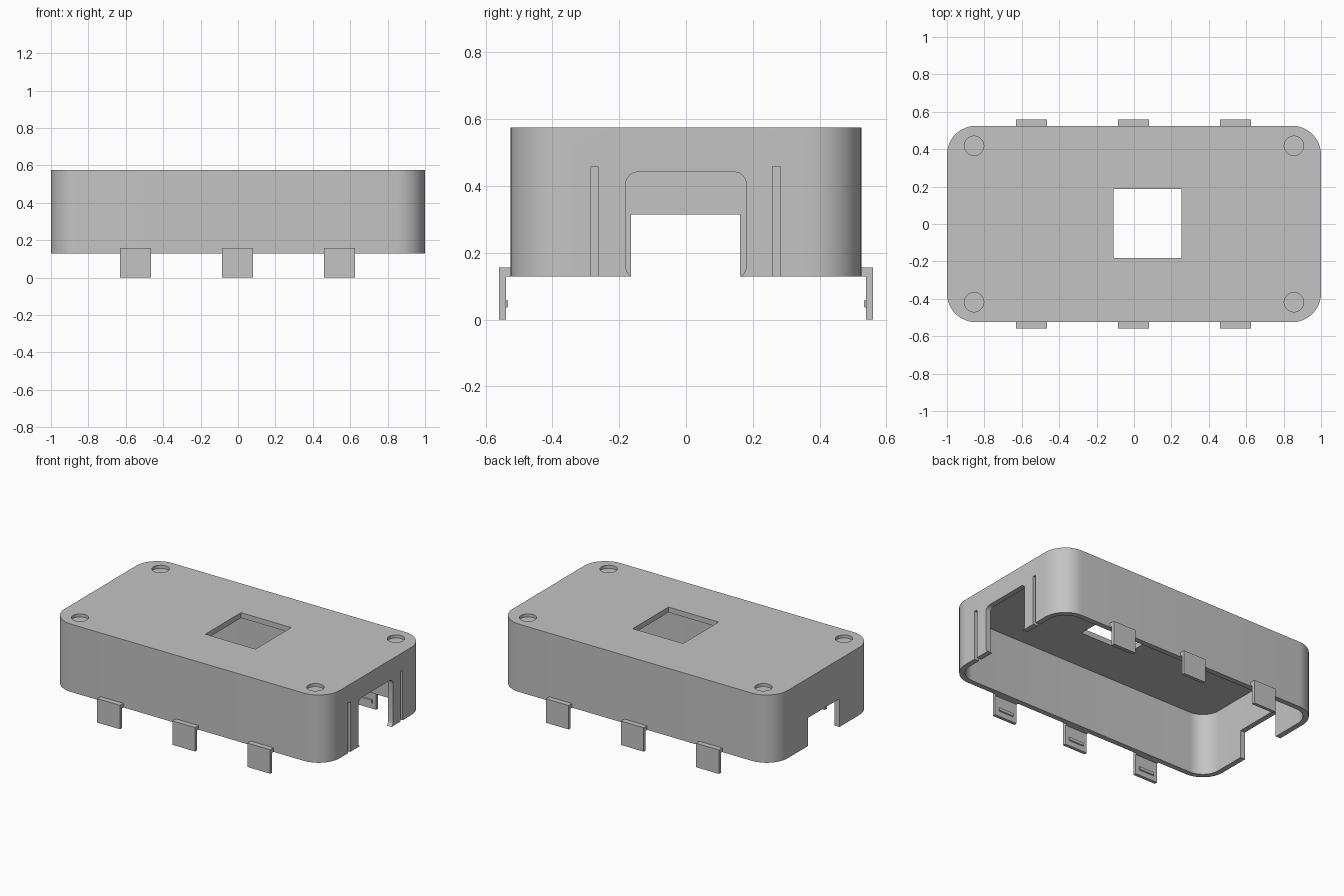
import bpy, bmesh, math
from mathutils import Vector

cube = bpy.data.objects.get("Cube")
if cube:
    bpy.data.objects.remove(cube, do_unlink=True)

grey = bpy.data.materials.new("light grey plastic")
grey.use_nodes = True
COLOUR = (0.55, 0.55, 0.55, 1)
grey.diffuse_color = COLOUR
grey.node_tree.nodes["Principled BSDF"].inputs["Base Color"].default_value = COLOUR

BASE, TOP = 0.13, 0.575
HALF_X, HALF_Y = 1.0, 0.525
WALL = 0.035


def rounded_rect(u0, u1, v0, v1, r, steps):
    """Counter-clockwise outline of a rounded rectangle."""
    centres = [(u1 - r, v1 - r), (u0 + r, v1 - r), (u0 + r, v0 + r), (u1 - r, v0 + r)]
    pts = []
    for i, (cu, cv) in enumerate(centres):
        for s in range(steps + 1):
            a = (i + s / steps) * math.pi / 2
            pts.append((cu + r * math.cos(a), cv + r * math.sin(a)))
    return pts


def prism(name, outline, lo, hi, axis="z"):
    """Extrude an outline along x (outline in y, z) or z (outline in x, y)."""
    bm = bmesh.new()
    place = (lambda u, v, w: (w, u, v)) if axis == "x" else (lambda u, v, w: (u, v, w))
    face = bm.faces.new([bm.verts.new(place(u, v, lo)) for u, v in outline])
    out = bmesh.ops.extrude_face_region(bm, geom=[face])
    moved = [g for g in out["geom"] if isinstance(g, bmesh.types.BMVert)]
    bmesh.ops.translate(bm, verts=moved, vec=Vector(place(0, 0, hi - lo)))
    bmesh.ops.recalc_face_normals(bm, faces=bm.faces)
    mesh = bpy.data.meshes.new(name)
    bm.to_mesh(mesh)
    bm.free()
    obj = bpy.data.objects.new(name, mesh)
    bpy.context.collection.objects.link(obj)
    mesh.materials.append(grey)
    return obj


def box(name, x0, x1, y0, y1, z0, z1):
    return prism(name, [(x0, y0), (x1, y0), (x1, y1), (x0, y1)], z0, z1)


def activate(obj):
    bpy.ops.object.select_all(action="DESELECT")
    obj.select_set(True)
    bpy.context.view_layer.objects.active = obj


def cut(obj, cutter):
    cutter.hide_render = True
    mod = obj.modifiers.new("cut", "BOOLEAN")
    mod.operation = "DIFFERENCE"
    mod.solver = "EXACT"
    mod.object = cutter
    activate(obj)
    bpy.ops.object.modifier_apply(modifier=mod.name)
    bpy.data.objects.remove(cutter, do_unlink=True)


# Case: rounded block hollowed from below
case = prism("case_shell", rounded_rect(-HALF_X, HALF_X, -HALF_Y, HALF_Y, 0.155, 12), BASE, TOP)
inner_x, inner_y = HALF_X - WALL, HALF_Y - WALL
cut(case, prism("cavity", rounded_rect(-inner_x, inner_x, -inner_y, inner_y, 0.12, 12),
                BASE - 0.1, TOP - WALL))

# Square window in the lid
cut(case, box("window", -0.11, 0.255, -0.182, 0.188, TOP - 0.1, TOP + 0.1))

# Shallow round recesses at the lid corners
for sx in (-1, 1):
    for sy in (-1, 1):
        ring = [(sx * 0.855 + 0.052 * math.cos(i * math.pi / 16),
                 sy * 0.418 + 0.052 * math.sin(i * math.pi / 16)) for i in range(32)]
        cut(case, prism("recess", ring, TOP - 0.02, TOP + 0.1))

# Rounded port and two thin slots in the left end
cut(case, prism("port", rounded_rect(-0.18, 0.18, 0.124, 0.442, 0.035, 6), 0.9, 1.1, "x"))
for y in (-0.274, 0.27):
    cut(case, box("slot", 0.9, 1.1, y - 0.011, y + 0.011, BASE - 0.1, 0.458))

# Square opening in the right end
cut(case, box("opening", -1.1, -0.9, -0.164, 0.162, BASE - 0.1, 0.315))

activate(case)
bpy.ops.object.shade_smooth_by_angle(angle=math.radians(30))

# Snap clips: hooked plate with a small catch on the inside
clip_profile = [(0.515, BASE), (0.539, BASE), (0.539, 0.06), (0.533, 0.057), (0.533, 0.038),
                (0.539, 0.035), (0.539, 0), (0.56, 0), (0.56, 0.157), (0.515, 0.157)]
plate_profile = [p for p in clip_profile if p[0] != 0.533]
for side, sy in (("front", -1), ("back", 1)):
    for place, x in (("right", -0.548), ("middle", -0.002), ("left", 0.543)):
        plate = [(sy * y, z) for y, z in plate_profile]
        prism(f"{side}_{place}_clip", plate, x - 0.083, x + 0.083, "x")
        catch = [(sy * y, z) for y, z in clip_profile[2:6]]
        prism(f"{side}_{place}_catch", catch, x - 0.055, x + 0.055, "x")
